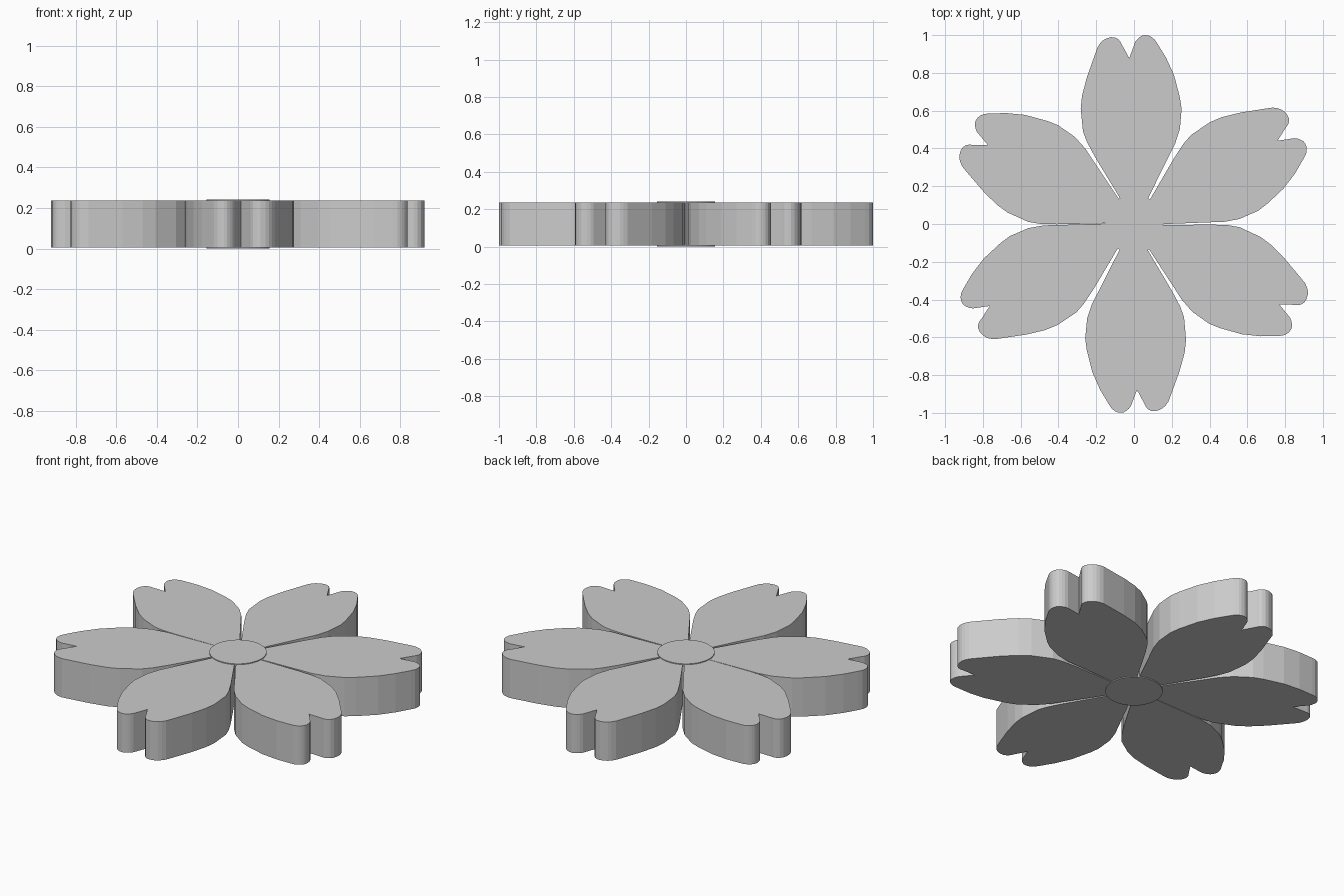
import bpy, bmesh
from math import radians
from mathutils import Matrix

if "Cube" in bpy.data.objects:
    bpy.data.objects.remove(bpy.data.objects["Cube"])

# Notched petal outline, pointing along +y, counter-clockwise from the centre
PETAL = [
    (0, 0), (0.075, 0.137), (0.19, 0.37), (0.217, 0.423), (0.243, 0.503),
    (0.252, 0.61), (0.243, 0.67), (0.212, 0.788), (0.17, 0.88),
    (0.122, 0.958), (0.108, 0.978), (0.09, 0.992), (0.075, 0.998),
    (0.058, 1.0), (0.043, 0.997), (0.03, 0.989), (0.016, 0.977),
    (0.006, 0.963), (-0.025, 0.878),
    (-0.063, 0.947), (-0.073, 0.967), (-0.085, 0.98), (-0.102, 0.988),
    (-0.122, 0.989), (-0.145, 0.983), (-0.164, 0.972), (-0.178, 0.958),
    (-0.192, 0.938), (-0.208, 0.894), (-0.249, 0.778), (-0.275, 0.68),
    (-0.282, 0.61), (-0.27, 0.49), (-0.249, 0.434), (-0.206, 0.354),
    (-0.07, 0.13),
]


def finish(bm, name):
    bmesh.ops.recalc_face_normals(bm, faces=bm.faces)
    mesh = bpy.data.meshes.new(name)
    bm.to_mesh(mesh)
    bm.free()
    obj = bpy.data.objects.new(name, mesh)
    bpy.context.collection.objects.link(obj)
    return obj


def make_petal(name, angle, z0, z1):
    bm = bmesh.new()
    face = bm.faces.new([bm.verts.new((x, y, z0)) for x, y in PETAL])
    ext = bmesh.ops.extrude_face_region(bm, geom=[face], use_keep_orig=True)
    top = [g for g in ext["geom"] if isinstance(g, bmesh.types.BMVert)]
    bmesh.ops.translate(bm, verts=top, vec=(0, 0, z1 - z0))
    bm.transform(Matrix.Rotation(radians(angle), 4, 'Z'))
    return finish(bm, name)


# Six petals, each turned by hand a little off the even spacing
for i, nudge in enumerate((0, 0, -2, -0.6, -0.6, -1.5)):
    make_petal(f"petal_{i + 1}", 60 * i + nudge, 0.005, 0.237)

# Thin-lipped round hub joining the petals
bm = bmesh.new()
bmesh.ops.create_cone(bm, cap_ends=True, segments=48, radius1=0.155,
                      radius2=0.155, depth=0.242,
                      matrix=Matrix.Translation((0, 0, 0.121)))
hub = finish(bm, "hub")
bpy.context.view_layer.objects.active = hub
hub.select_set(True)
bpy.ops.object.shade_smooth_by_angle(angle=radians(30))
